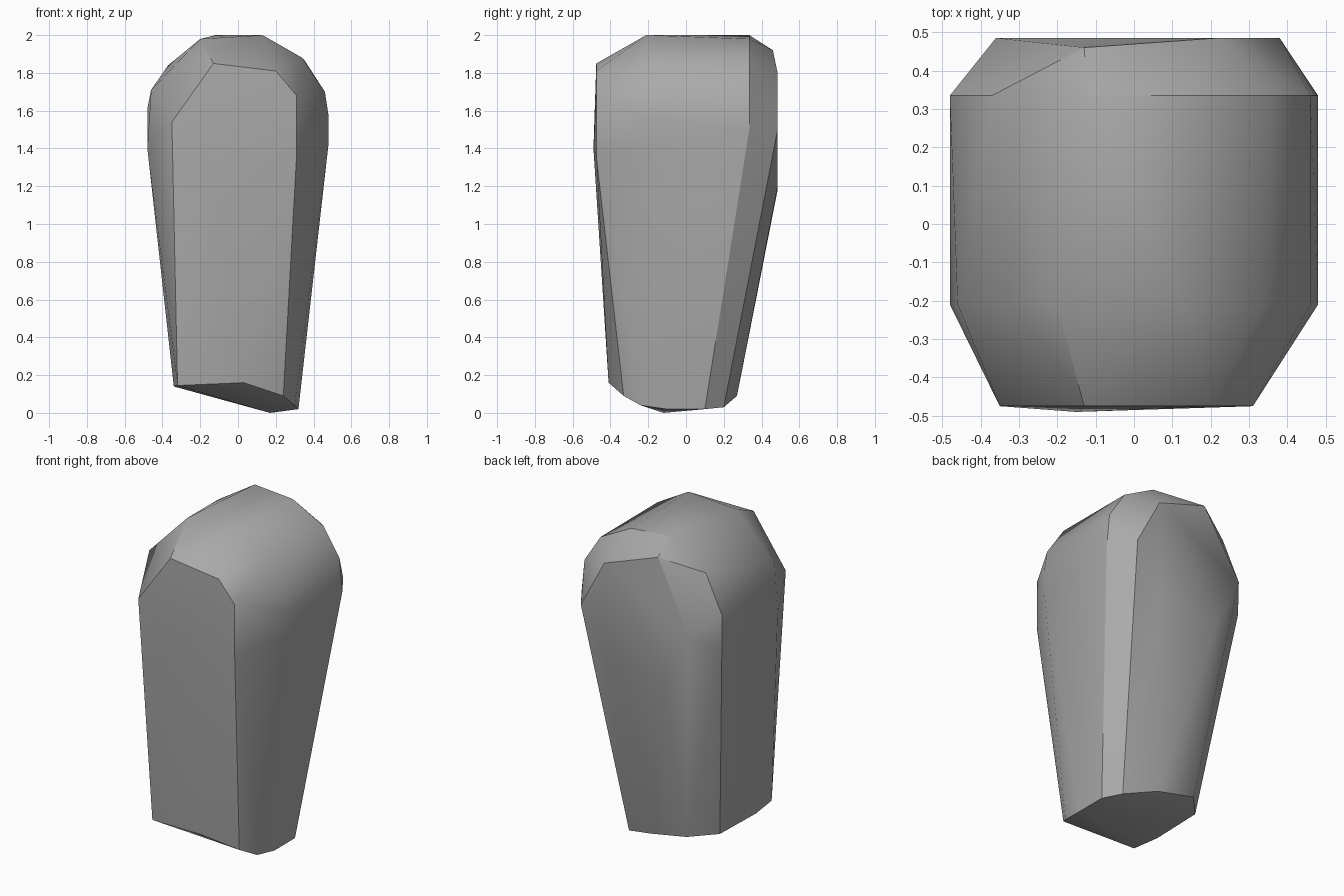
import bpy
import bmesh
import math


def make_material(name, colour):
    """Plain flat material, the same in the viewport and in a render."""
    material = bpy.data.materials.new(name)
    material.use_nodes = True
    material.diffuse_color = colour
    shader = next(node for node in material.node_tree.nodes
                  if node.type == "BSDF_PRINCIPLED")
    shader.inputs["Base Color"].default_value = colour
    return material


def arc_section(depth, outline):
    """Upright cross-section: (x, z) points placed at one depth."""
    return [(x, depth, z) for x, z in outline]


def hull_object(name, points, material, sharp_angle):
    """Wrap a tight convex skin around the section points."""
    mesh = bpy.data.meshes.new(name)
    bm = bmesh.new()
    for point in points:
        bm.verts.new(point)
    result = bmesh.ops.convex_hull(bm, input=bm.verts[:])
    leftovers = set(result["geom_interior"]) | set(result["geom_unused"])
    inner = [item for item in leftovers if isinstance(item, bmesh.types.BMVert)]
    bmesh.ops.delete(bm, geom=inner, context="VERTS")
    bmesh.ops.recalc_face_normals(bm, faces=bm.faces[:])
    bm.to_mesh(mesh)
    bm.free()

    obj = bpy.data.objects.new(name, mesh)
    bpy.context.collection.objects.link(obj)
    mesh.materials.append(material)
    bpy.ops.object.select_all(action="DESELECT")
    obj.select_set(True)
    bpy.context.view_layer.objects.active = obj
    bpy.ops.object.shade_smooth_by_angle(angle=math.radians(sharp_angle))
    return obj


default_cube = bpy.data.objects.get("Cube")
if default_cube:
    bpy.data.objects.remove(default_cube, do_unlink=True)

# Flat front face of the stone
front_face = arc_section(-.475, [
    (-.35, 1.54), (-.13, 1.85), (.2, 1.81), (.31, 1.68), (.31, 1.36)])
front_bulge = [(-.15, -.49, 1.4)]

# Domed crown: front and back shoulders
front_shoulder = arc_section(-.21, [
    (-.48, 1.4), (-.46, 1.71), (-.2, 1.98), (.13, 2),
    (.34, 1.88), (.46, 1.7), (.48, 1.57), (.48, 1.43)])
back_shoulder = arc_section(.335, [
    (-.48, 1.4), (-.48, 1.61), (-.37, 1.84), (-.12, 2),
    (.14, 1.98), (.35, 1.87), (.46, 1.7), (.48, 1.5)])

# Flat back face
back_face = arc_section(.485, [
    (-.36, 1.5), (.22, 1.8), (.38, 1.5), (-.2, 1.18), (.2, 1.2)])
back_peak = [(-.13, .46, 1.92)]

# Narrow foot, cut off at a slant
foot = [
    (-.34, -.2, .14), (-.32, -.38, .145), (.03, -.41, .16), (.24, -.33, .09),
    (.3, -.24, .04), (.32, -.1, .02), (.17, -.12, 0), (.32, .1, .02),
    (.25, .2, .03), (.05, .27, .09), (-.2, .28, .14), (-.33, .14, .14)]

stone_grey = make_material("stone grey", (.4, .4, .4, 1))
sections = (front_face + front_bulge + front_shoulder + back_shoulder
            + back_face + back_peak + foot)
hull_object("stone", sections, stone_grey, 30)
